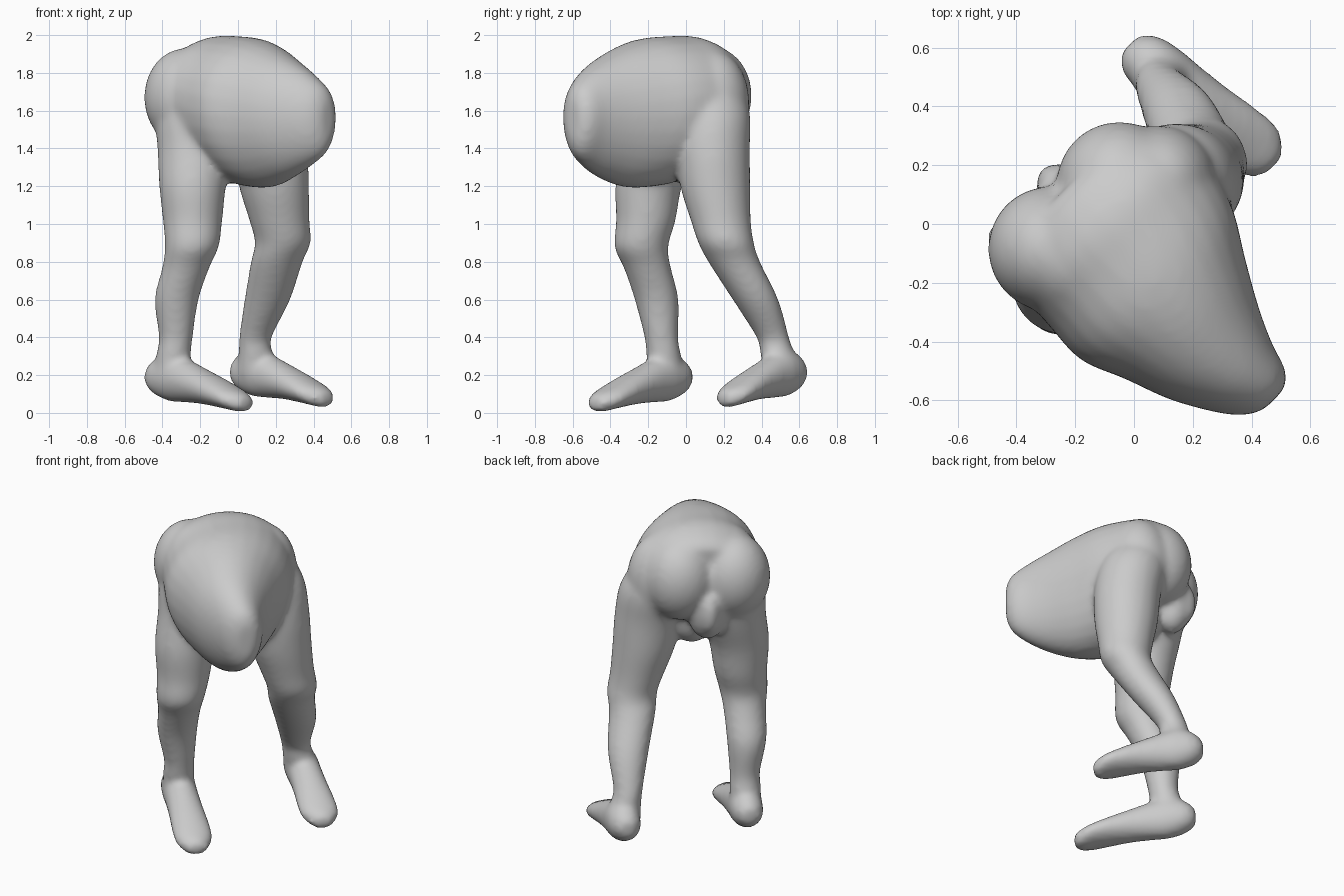
import bpy, bmesh, math
from mathutils import Vector

if "Cube" in bpy.data.objects:
    bpy.data.objects.remove(bpy.data.objects["Cube"])

# Body frame: f = forward (towards +x,-y), s = sideways, z = up
F = Vector((1, -1, 0)).normalized()
S = Vector((1, 1, 0)).normalized()
Z = Vector((0, 0, 1))
N = 28
bm = bmesh.new()


def smooth_rows(rows, steps=4):
    """Catmull-Rom interpolation between the given rings."""
    out = []
    for k in range(len(rows) - 1):
        p0, p1, p2 = rows[max(k - 1, 0)], rows[k], rows[k + 1]
        p3 = rows[min(k + 2, len(rows) - 1)]
        for i in range(steps):
            t = i / steps
            out.append([0.5 * (2 * b + (c - a) * t + (2 * a - 5 * b + 4 * c - d) * t * t
                               + (3 * b - a - 3 * c + d) * t ** 3)
                        for a, b, c, d in zip(p0, p1, p2, p3)])
    return out + [rows[-1]]


def loft(rows, side, up, taper=0.0):
    """Closed skin through elliptical rings (f, s, z, a, b)."""
    rings = []
    for f, s, z, a, b in smooth_rows(rows):
        c = F * f + S * s + Z * z
        ring = []
        for i in range(N):
            t = 2 * math.pi * i / N
            w = a * (1 + taper * math.sin(t))
            ring.append(bm.verts.new(c + side * w * math.cos(t) + up * b * math.sin(t)))
        rings.append(ring)
    faces = [bm.faces.new(rings[0]), bm.faces.new(rings[-1])]
    for r0, r1 in zip(rings, rings[1:]):
        for i in range(N):
            j = (i + 1) % N
            faces.append(bm.faces.new((r0[i], r0[j], r1[j], r1[i])))
    bmesh.ops.recalc_face_normals(bm, faces=faces)


def ball(f, s, z, r, rz):
    """Ellipsoid with a horizontal radius r and vertical radius rz."""
    new = bmesh.ops.create_uvsphere(bm, u_segments=28, v_segments=16, radius=1)["verts"]
    for v in new:
        v.co = F * f + S * s + Z * z + Vector((v.co.x * r, v.co.y * r, v.co.z * rz))


# Torso stump, bent forward and narrowing to a blunt keel
loft([(-.25, -.06, 1.70, .26, .20), (-.20, -.06, 1.70, .31, .25),
      (-.08, -.06, 1.66, .375, .335), (.05, -.065, 1.61, .385, .385),
      (.20, -.09, 1.59, .365, .395), (.35, -.105, 1.57, .29, .375),
      (.50, -.12, 1.56, .22, .32), (.62, -.115, 1.555, .16, .26),
      (.70, -.10, 1.55, .12, .205), (.74, -.09, 1.55, .085, .16),
      (.76, -.085, 1.55, .045, .10)], S, Z, 0.09)

# Buttocks, hips and flank, then the fold and crotch between the legs
ball(-.14, -.26, 1.67, .215, .26)
ball(-.13, .06, 1.68, .215, .26)
ball(-.05, -.205, 1.68, .235, .28)
ball(-.04, .16, 1.64, .195, .28)
ball(.06, -.25, 1.62, .195, .30)
ball(.19, -.245, 1.62, .19, .29)
ball(-.29, -.09, 1.50, .065, .13)
ball(-.21, -.09, 1.49, .12, .18)
ball(-.02, -.03, 1.39, .14, .18)


# Legs: rows of (f, s, z, radius)
def leg(rows):
    loft([(f, s, z, r, r) for f, s, z, r in rows], F, S)


leg([(-.08, -.22, 1.80, .14), (-.09, -.25, 1.60, .195), (-.06, -.265, 1.40, .197),
     (-.03, -.31, 1.20, .177), (-.02, -.32, 1.02, .158), (-.005, -.34, .88, .143),
     (-.05, -.34, .77, .126), (-.12, -.34, .60, .117), (-.14, -.325, .40, .09),
     (-.155, -.325, .32, .092), (-.18, -.325, .20, .09)])
leg([(-.04, .14, 1.80, .12), (-.01, .19, 1.60, .195), (.02, .22, 1.40, .197),
     (.025, .244, 1.20, .186), (.025, .285, 1.02, .16), (.018, .318, .90, .148),
     (-.035, .325, .80, .138), (-.15, .37, .60, .122), (-.26, .39, .40, .087),
     (-.275, .405, .32, .09), (-.30, .415, .20, .09)])

# Feet share one profile (f, z, half width, half height), shifted per side
FOOT = [(-.335, .19, .045, .05), (-.28, .19, .087, .095), (-.18, .19, .10, .13),
        (-.08, .172, .10, .118), (.05, .142, .105, .096), (.18, .106, .115, .077),
        (.28, .075, .113, .062), (.345, .055, .08, .053), (.378, .05, .045, .034)]


def foot(scale, df, s_heel, s_toe, dz):
    rows = []
    for f, z, a, b in FOOT:
        t = (f + .33) / .70
        rows.append((f * scale + df, s_heel + (s_toe - s_heel) * t, z + dz, a, b))
    loft(rows, S, Z)


foot(1.0, 0, -.325, -.31, 0)
foot(.90, -.142, .42, .475, .025)

# Fuse everything into one smooth skin
mesh = bpy.data.meshes.new("lower_body")
bm.to_mesh(mesh)
bm.free()
body = bpy.data.objects.new("lower_body", mesh)
bpy.context.collection.objects.link(body)
rm = body.modifiers.new("fuse", 'REMESH')
rm.mode = 'VOXEL'
rm.voxel_size = 0.016
rm.use_smooth_shade = True
sm = body.modifiers.new("soften", 'SMOOTH')
sm.factor = 0.5
sm.iterations = 18
